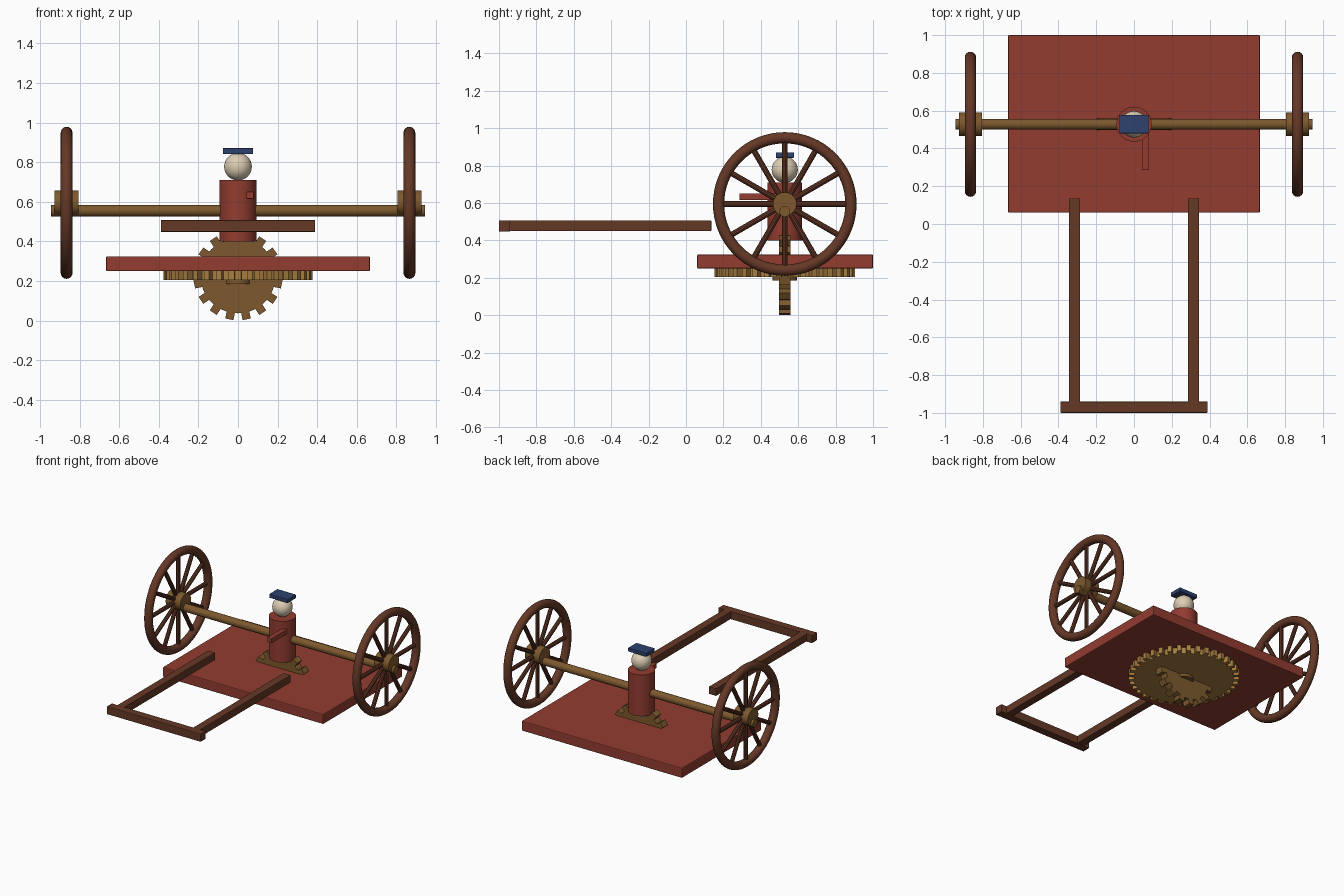
import bpy, math
from mathutils import Matrix, Vector

if "Cube" in bpy.data.objects:
    bpy.data.objects.remove(bpy.data.objects["Cube"])

def mat(name, r, g, b):
    m = bpy.data.materials.new(name)
    lin = lambda c: ((c / 255 + 0.055) / 1.055) ** 2.4 if c > 10 else c / 3294
    m.diffuse_color = (lin(r), lin(g), lin(b), 1)
    m.use_nodes = True
    m.node_tree.nodes["Principled BSDF"].inputs["Base Color"].default_value = m.diffuse_color
    return m

RED = mat("red paint", 146, 60, 48)
WOOD = mat("dark wood", 101, 56, 38)
BRONZE = mat("bronze", 125, 89, 46)
GOLD = mat("pale brass", 168, 126, 64)
SKIN = mat("ivory", 222, 206, 180)
NAVY = mat("navy", 46, 66, 112)
CY = 0.528  # common axle line in y

def finish(name, m, smooth=True, bevel=0):
    o = bpy.context.object
    o.name = name
    o.data.materials.append(m)
    if bevel:
        b = o.modifiers.new("bevel", 'BEVEL')
        b.width, b.segments = bevel, 2
    if smooth:
        bpy.ops.object.shade_smooth_by_angle(angle=math.radians(35))
    return o

def box(name, m, x, y, z, bevel=0.004):
    bpy.ops.mesh.primitive_cube_add(size=1)
    o = bpy.context.object
    lo, hi = Vector((x[0], y[0], z[0])), Vector((x[1], y[1], z[1]))
    o.data.transform(Matrix.Translation((lo + hi) / 2) @ Matrix.Diagonal((*(hi - lo), 1)))
    return finish(name, m, False, bevel)

def cyl(name, m, r, depth, loc, rot=(0, 0, 0), n=32):
    bpy.ops.mesh.primitive_cylinder_add(vertices=n, radius=r, depth=depth, location=loc, rotation=rot)
    return finish(name, m)

def gear(name, m, r_body, r_out, thick, width, n, loc, rot=(0, 0, 0)):
    # round body plus a ring of block teeth
    base = cyl(name, m, r_body, thick, loc, rot, 64)
    for i in range(n):
        t = box(name + "_tooth", m, (r_body - 0.02, r_out), (-width / 2, width / 2),
                (-thick / 2, thick / 2), 0)
        t.data.transform(Matrix.Rotation(math.tau * (i + 0.5) / n, 4, 'Z'))
        t.location, t.rotation_euler = loc, rot

# platform and pulling shafts
box("platform", RED, (-0.667, 0.667), (0.06, 1.0), (0.25, 0.325), 0.006)
for s in (-1, 1):
    box("shaft", WOOD, (s * 0.315 - 0.03, s * 0.315 + 0.03), (-0.96, 0.135), (0.45, 0.507))
box("crossbar", WOOD, (-0.39, 0.39), (-1.0, -0.94), (0.448, 0.508))

# axle and wheels
SIDE = (0, math.pi / 2, 0)
cyl("axle", BRONZE, 0.029, 1.89, (0, CY, 0.555), SIDE)
for s in (-1, 1):
    c = Vector((s * 0.866, CY, 0.595))
    bpy.ops.mesh.primitive_torus_add(major_radius=0.354, minor_radius=0.03, major_segments=64,
                                     minor_segments=16, location=c, rotation=SIDE)
    finish("wheel_rim", WOOD)
    cyl("wheel_hub", BRONZE, 0.063, 0.122, c, SIDE)
    for i in range(12):
        a = math.tau * i / 12
        d = Vector((0, math.sin(a), math.cos(a)))
        cyl("spoke", WOOD, 0.015, 0.31, c + d * 0.195, (-a, 0, 0), 10)

# gearing: flat gear under the platform, upright gear through it
gear("flat_gear", GOLD, 0.34, 0.377, 0.05, 0.03, 36, (0, CY, 0.23))
cyl("flat_gear_hub", BRONZE, 0.065, 0.08, (0, CY, 0.225))
gear("upright_gear", BRONZE, 0.19, 0.225, 0.06, 0.042, 16, (0, CY, 0.227), (math.pi / 2, 0, 0))

# pointing figure
cyl("figure_body", RED, 0.093, 0.31, (0, CY, 0.555))
box("figure_arm", RED, (0.042, 0.08), (0.285, CY), (0.615, 0.651))
bpy.ops.mesh.primitive_uv_sphere_add(segments=32, ring_count=16, radius=0.07, location=(0, CY, 0.778))
finish("figure_head", SKIN)
box("figure_hat", NAVY, (-0.077, 0.077), (0.48, 0.578), (0.842, 0.871), 0.003)
